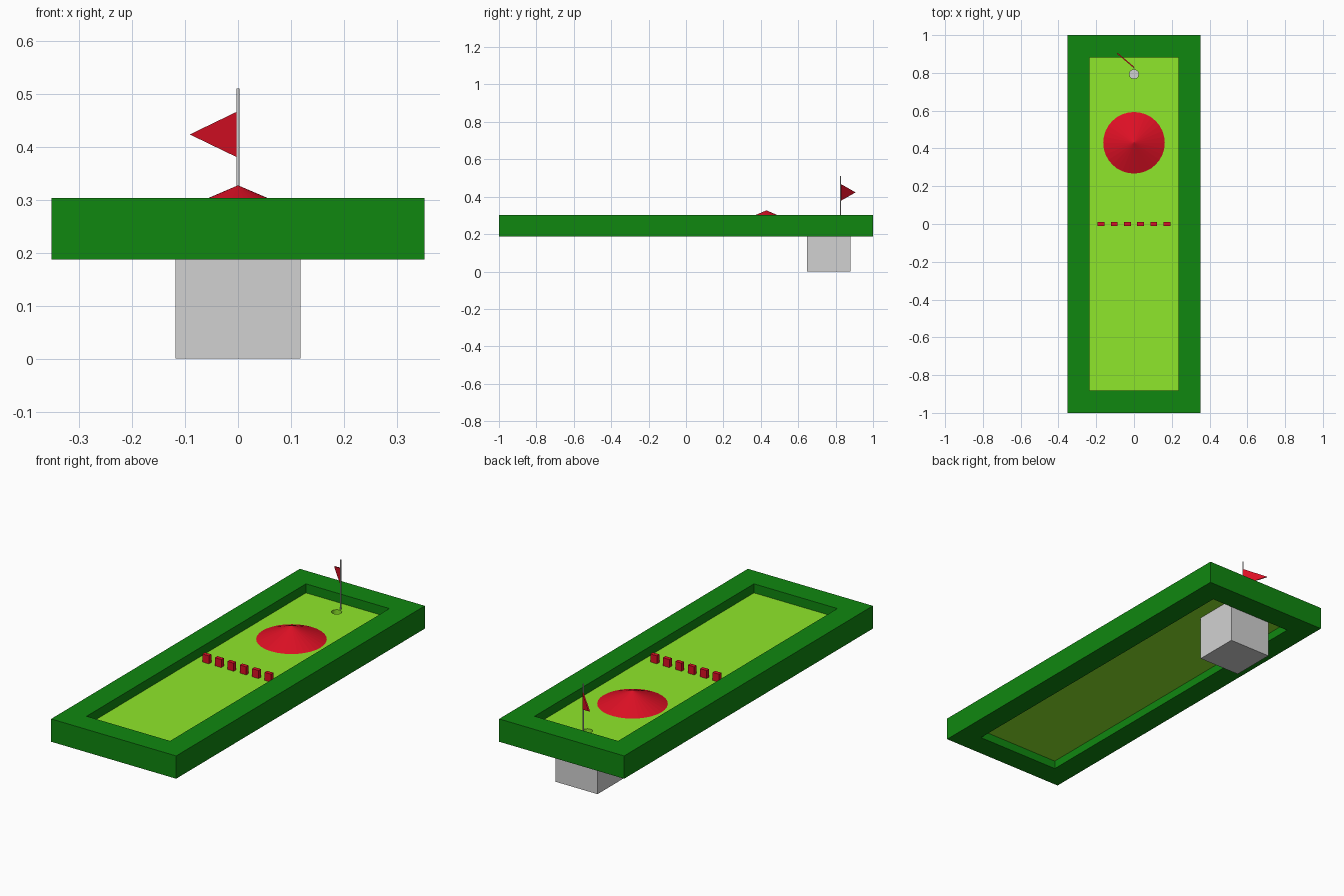
import bpy, bmesh
from mathutils import Vector

if "Cube" in bpy.data.objects:
    bpy.data.objects.remove(bpy.data.objects["Cube"])


def material(name, rgb):
    m = bpy.data.materials.new(name)
    m.diffuse_color = (*rgb, 1.0)
    m.use_nodes = True
    m.node_tree.nodes["Principled BSDF"].inputs["Base Color"].default_value = m.diffuse_color
    return m


GREEN = material("dark green", (0.005, 0.242, 0.005))
LIME = material("lime green", (0.29, 0.85, 0.025))
RED = material("red", (0.724, 0.005, 0.018))
GREY = material("grey", (0.64, 0.64, 0.64))

FLOOR_TOP, FLOOR_BOTTOM = 0.257, 0.229
RIM_TOP, RIM_BOTTOM = 0.303, 0.187
INNER_X, INNER_Y = 0.235, 0.882


def finish(name, bm, mat):
    bmesh.ops.recalc_face_normals(bm, faces=bm.faces)
    me = bpy.data.meshes.new(name)
    bm.to_mesh(me)
    bm.free()
    me.materials.append(mat)
    ob = bpy.data.objects.new(name, me)
    bpy.context.collection.objects.link(ob)
    return ob


def box(name, lo, hi, mat):
    bm = bmesh.new()
    bmesh.ops.create_cube(bm, size=1)
    lo, hi = Vector(lo), Vector(hi)
    bmesh.ops.scale(bm, vec=hi - lo, verts=bm.verts)
    bmesh.ops.translate(bm, vec=(lo + hi) / 2, verts=bm.verts)
    return finish(name, bm, mat)


def cone(name, x, y, z0, z1, r0, r1, sides, mat):
    bm = bmesh.new()
    bmesh.ops.create_cone(bm, cap_ends=True, segments=sides,
                          radius1=r0, radius2=r1, depth=z1 - z0)
    bmesh.ops.translate(bm, vec=(x, y, (z0 + z1) / 2), verts=bm.verts)
    return finish(name, bm, mat)


# Rim: rectangular ring joined from four loops
bm = bmesh.new()
loops = []
for hx, hy, z in ((0.352, 1.0, RIM_BOTTOM), (0.352, 1.0, RIM_TOP),
                  (INNER_X, INNER_Y, RIM_TOP), (INNER_X, INNER_Y, RIM_BOTTOM)):
    loops.append([bm.verts.new((sx * hx, sy * hy, z))
                  for sx, sy in ((-1, -1), (1, -1), (1, 1), (-1, 1))])
for i in range(4):
    a, b = loops[i], loops[(i + 1) % 4]
    for j in range(4):
        k = (j + 1) % 4
        bm.faces.new((a[j], a[k], b[k], b[j]))
finish("rim", bm, GREEN)

# Playing surface with the hole cut through
floor = box("playing_surface", (-INNER_X, -INNER_Y, FLOOR_BOTTOM),
            (INNER_X, INNER_Y, FLOOR_TOP), LIME)
cutter = cone("hole_cutter", 0, 0.793, 0.2, 0.3, 0.024, 0.024, 32, LIME)
cutter.hide_render = True
mod = floor.modifiers.new("hole", 'BOOLEAN')
mod.operation = 'DIFFERENCE'
mod.solver = 'EXACT'
mod.object = cutter
bpy.context.view_layer.objects.active = floor
bpy.ops.object.modifier_apply(modifier=mod.name)
bpy.data.objects.remove(cutter)

# Support block under the hole
box("support_block", (-0.118, 0.647, 0), (0.118, 0.88, FLOOR_BOTTOM), GREY)

# Cone hill
cone("cone_hill", 0, 0.43, FLOOR_TOP, 0.327, 0.163, 0, 32, RED)

# Row of small obstacle posts
for i in range(6):
    x = (i - 2.5) * 0.07
    box(f"obstacle_post_{i + 1}", (x - 0.018, -0.01, FLOOR_TOP),
        (x + 0.018, 0.01, 0.298), RED)

# Flag pole
cone("flag_pole", 0, 0.827, FLOOR_TOP, 0.51, 0.003, 0.003, 16, GREY)

# Triangular flag, a thin prism swept to the back left
bm = bmesh.new()
side = Vector((0.66, 0.75, 0)) * 0.003
points = [Vector(p) for p in ((0, 0.829, 0.38), (0, 0.829, 0.466),
                              (-0.089, 0.904, 0.423))]
front = [bm.verts.new(p - side) for p in points]
back = [bm.verts.new(p + side) for p in points]
bm.faces.new(front)
bm.faces.new(back[::-1])
for i in range(3):
    j = (i + 1) % 3
    bm.faces.new((front[i], front[j], back[j], back[i]))
finish("flag", bm, RED)
